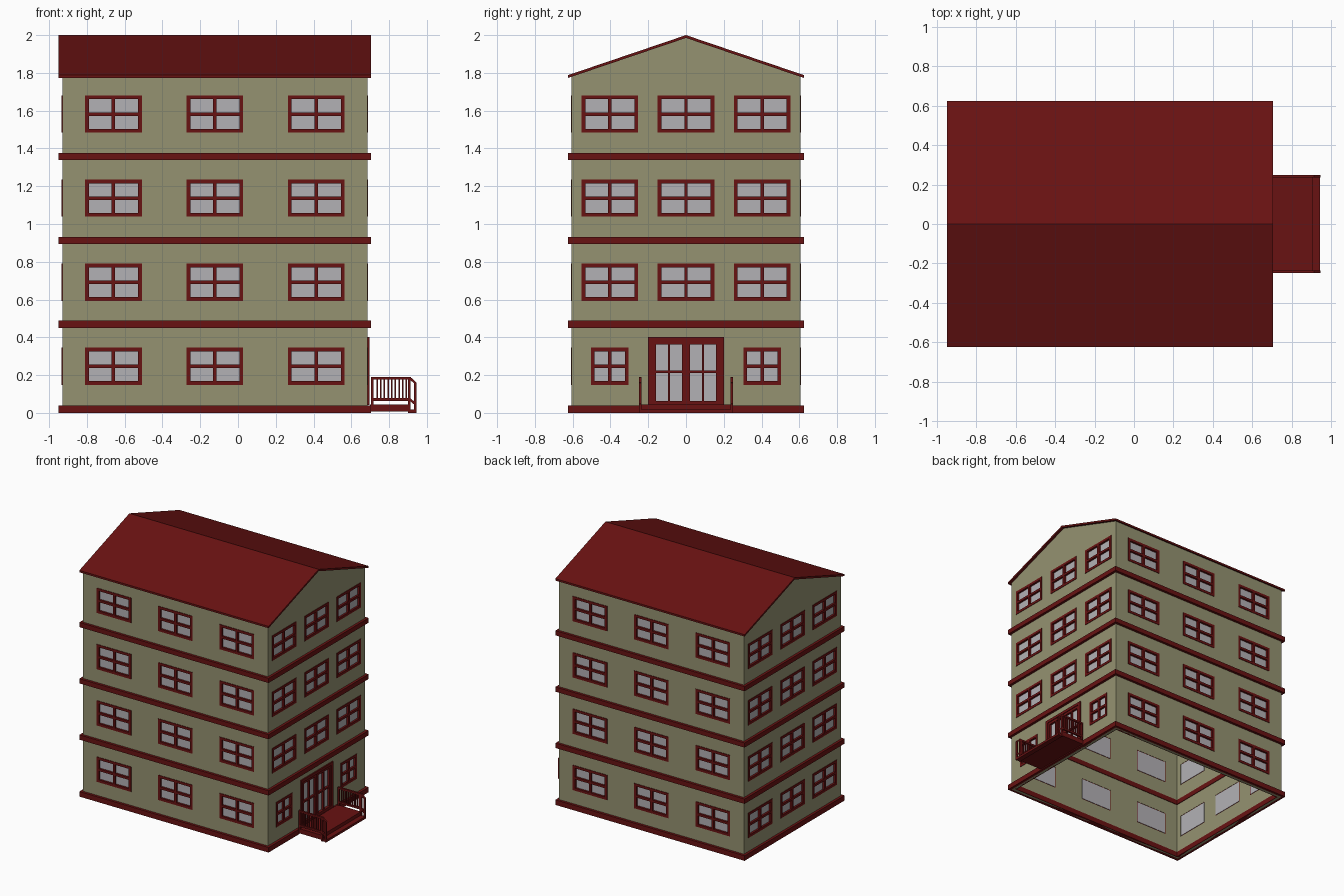
import bpy, bmesh, math
from mathutils import Matrix, Vector

if "Cube" in bpy.data.objects:
    bpy.data.objects.remove(bpy.data.objects["Cube"])

CX, HX, HY = -0.1225, 0.8075, 0.605      # body centre and half sizes
EAVE, RIDGE, T = 1.78, 1.985, 0.02        # wall tops and wall thickness


def material(name, rgb):
    m = bpy.data.materials.new(name)
    m.diffuse_color = (*rgb, 1)
    m.use_nodes = True
    m.node_tree.nodes["Principled BSDF"].inputs["Base Color"].default_value = m.diffuse_color
    return m


WALL = material("khaki_wall", (0.30, 0.29, 0.165))
RED = material("dark_red", (0.14, 0.006, 0.006))
GLASS = material("pale_glass", (0.45, 0.44, 0.46))


def box(bm, x0, x1, y0, y1, z0, z1, mat=Matrix()):
    size = Matrix.Diagonal((x1 - x0, y1 - y0, z1 - z0, 1))
    mid = Matrix.Translation(((x0 + x1) / 2, (y0 + y1) / 2, (z0 + z1) / 2))
    bmesh.ops.create_cube(bm, size=1, matrix=mat @ mid @ size)


def finish(bm, name, mat):
    me = bpy.data.meshes.new(name)
    bm.to_mesh(me)
    bm.free()
    me.materials.append(mat)
    ob = bpy.data.objects.new(name, me)
    bpy.context.collection.objects.link(ob)
    return ob


def prism(bm, profile, x0, x1):
    """Extrude a (y, z) outline along x."""
    face = bm.faces.new([bm.verts.new((x0, y, z)) for y, z in profile])
    ext = bmesh.ops.extrude_face_region(bm, geom=[face])["geom"]
    bmesh.ops.translate(bm, vec=(x1 - x0, 0, 0),
                        verts=[v for v in ext if isinstance(v, bmesh.types.BMVert)])
    bmesh.ops.recalc_face_normals(bm, faces=bm.faces)


def ring(bm, u0, u1, v0, v1, w, y0, y1, mat):
    """Rectangular frame of bar width w."""
    box(bm, u0, u0 + w, y0, y1, v0, v1, mat)
    box(bm, u1 - w, u1, y0, y1, v0, v1, mat)
    box(bm, u0 + w, u1 - w, y0, y1, v0, v0 + w, mat)
    box(bm, u0 + w, u1 - w, y0, y1, v1 - w, v1, mat)


# Each wall is drawn facing -y, then turned into place
def build_wall(name, angle, half, depth, windows, gable, door=None):
    mat = Matrix.Translation((CX, 0, 0)) @ Matrix.Rotation(math.radians(angle), 4, 'Z')
    openings = [(u - w / 2, u + w / 2, z - 0.0985, z + 0.0985) for u, z, w in windows]
    holes = [(a + .01, b - .01, c + .01, d - .01) for a, b, c, d in openings]
    if door:
        holes.append((door[0] + .01, door[1] - .01, door[2] + .01, door[3] - .01))

    # wall sheet with openings left out, thickened inward
    us = sorted({-half, half, 0.0, *[round(h[i], 4) for h in holes for i in (0, 1)]})
    vs = sorted({0.0, EAVE, *[round(h[i], 4) for h in holes for i in (2, 3)]})
    bm = bmesh.new()
    grid = {(u, v): bm.verts.new(mat @ Vector((u, -depth, v))) for u in us for v in vs}
    for a, b in zip(us, us[1:]):
        for c, d in zip(vs, vs[1:]):
            u, v = (a + b) / 2, (c + d) / 2
            if not any(h[0] < u < h[1] and h[2] < v < h[3] for h in holes):
                bm.faces.new([grid[a, c], grid[b, c], grid[b, d], grid[a, d]])
    if gable:
        top = bm.verts.new(mat @ Vector((0, -depth, RIDGE)))
        bm.faces.new([grid[u, EAVE] for u in us] + [top])
    bmesh.ops.delete(bm, geom=[v for v in bm.verts if not v.link_faces], context='VERTS')
    wall = finish(bm, name + "_wall", WALL)
    solid = wall.modifiers.new("thickness", 'SOLIDIFY')
    solid.thickness, solid.offset = T, -1

    # window frames, glazing bars and panes
    fr, gl = bmesh.new(), bmesh.new()
    out, mid, inn = -depth - 0.004, -depth + 0.012, -depth + 0.018
    for a, b, c, d in openings:
        u, v = (a + b) / 2, (c + d) / 2
        ring(fr, a, b, c, d, 0.02, out, inn, mat)
        box(fr, u - .009, u + .009, out, mid, c + .02, d - .02, mat)
        box(fr, a + .02, b - .02, out, mid, v - .009, v + .009, mat)
        box(gl, a + .015, b - .015, mid, inn + .003, c + .015, d - .015, mat)
    finish(fr, name + "_window_frames", RED)
    finish(gl, name + "_window_panes", GLASS)

    # double glazed door
    if door:
        a, b, c, d = door
        fr, gl = bmesh.new(), bmesh.new()
        ring(fr, a, b, c, d, 0.022, -depth - 0.01, inn, mat)
        for s in (-1, 1):
            lo, hi = sorted((s * 0.001, s * 0.178))
            ring(fr, lo, hi, c + .003, d - .022, 0.019, out, mid, mat)
            m = (lo + hi) / 2
            box(fr, m - .006, m + .006, out, mid, c + .02, d - .04, mat)
            box(fr, lo + .018, hi - .018, out, mid, .21, .224, mat)
            box(gl, lo + .01, hi - .01, mid, inn + .003, c + .01, d - .03, mat)
        finish(fr, name + "_door_frame", RED)
        finish(gl, name + "_door_panes", GLASS)


floors = [0.247 + 0.445 * i for i in range(4)]
long_windows = [(u, z, 0.30) for z in floors for u in (-0.537, 0, 0.537)]
end_windows = [(u, z, 0.30) for z in floors for u in (-0.403, 0, 0.403)]
entry_windows = [(u, floors[0], 0.20) for u in (-0.404, 0.404)] + end_windows[3:]
build_wall("front", 0, HX, HY, long_windows, False)
build_wall("back", 180, HX, HY, long_windows, False)
build_wall("left", 270, HY, HX, end_windows, True)
build_wall("right", 90, HY, HX, entry_windows, True, (-0.2, 0.2, 0.042, 0.403))

# Floor bands wrapping the building
bm = bmesh.new()
X0, X1, Y = -0.95, 0.705, 0.625
for z0, z1 in ((0, 0.04), (0.45, 0.488), (0.895, 0.932), (1.34, 1.377)):
    for s in (-1, 1):
        lo, hi = sorted((s * Y, s * (HY - 0.025)))
        box(bm, X0, X1, lo, hi, z0, z1)
    box(bm, X0, X0 + .045, -.58, .58, z0, z1)
    box(bm, X1 - .045, X1, -.58, .58, z0, z1)
finish(bm, "floor_bands", RED)

# Gable roof slab
bm = bmesh.new()
prism(bm, [(-Y, 1.773), (0, RIDGE), (Y, 1.773), (Y, 1.788), (0, 2.0), (-Y, 1.788)], X0, X1)
finish(bm, "roof", RED)

# Porch floor and step
bm = bmesh.new()
box(bm, 0.70, 0.905, -0.245, 0.245, 0.008, 0.045)
box(bm, 0.905, 0.945, -0.245, 0.245, 0, 0.018)
finish(bm, "porch_floor", RED)

# Porch railings
bm = bmesh.new()
for s in (-1, 1):
    y0, y1 = sorted((s * 0.235, s * 0.25))
    box(bm, 0.705, 0.915, y0, y1, 0.176, 0.19)
    box(bm, 0.705, 0.905, y0, y1, 0.064, 0.078)
    box(bm, 0.705, 0.718, y0, y1, 0.04, 0.18)
    box(bm, 0.900, 0.914, y0, y1, 0.0, 0.18)
    box(bm, 0.932, 0.945, y0, y1, 0.0, 0.16)
    for i in range(9):
        x = 0.732 + i * 0.0195
        box(bm, x, x + 0.008, y0 + .003, y1 - .003, 0.075, 0.18)
    # sloping rails beside the step
    for top in (0.19, 0.078):
        lean = Matrix.Translation((0.926, 0, top - 0.02)) @ Matrix.Rotation(math.radians(42), 4, 'Y')
        box(bm, -0.022, 0.022, y0, y1, -0.006, 0.006, lean)
finish(bm, "porch_railings", RED)
